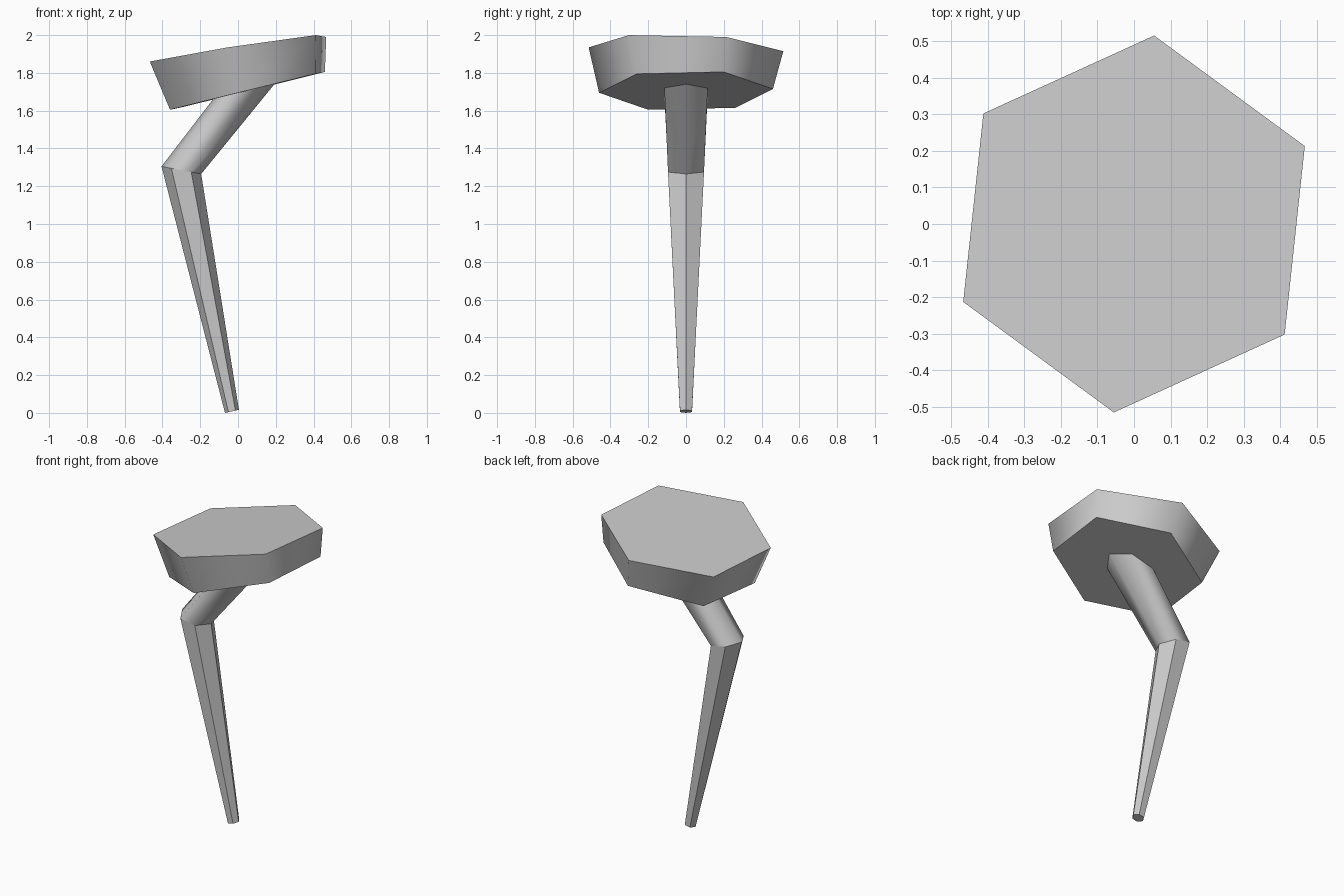
import bpy
import bmesh
from math import cos, sin, pi
from mathutils import Vector

SIDES = 6

default_cube = bpy.data.objects.get("Cube")
if default_cube:
    bpy.data.objects.remove(default_cube, do_unlink=True)

# Single grey material
grey = bpy.data.materials.new("plain_grey")
grey.use_nodes = True
colour = (0.6, 0.6, 0.6, 1)
grey.diffuse_color = colour
grey.node_tree.nodes["Principled BSDF"].inputs["Base Color"].default_value = colour


def ring(centre, u, v):
    """Six points of a tilted hexagon spanned by the half-axes u and v."""
    c, u, v = Vector(centre), Vector(u), Vector(v)
    angles = [2 * pi * i / SIDES for i in range(SIDES)]
    return [c + u * cos(a) + v * sin(a) for a in angles]


def prism(name, lower, upper, cap_low, cap_high, smooth):
    """Join two rings with side faces and optional flat end caps."""
    bm = bmesh.new()
    low = [bm.verts.new(p) for p in lower]
    high = [bm.verts.new(p) for p in upper]
    for i in range(SIDES):
        j = (i + 1) % SIDES
        bm.faces.new((low[i], low[j], high[j], high[i])).smooth = smooth
    if cap_low:
        bm.faces.new(low[::-1])
    if cap_high:
        bm.faces.new(high)
    mesh = bpy.data.meshes.new(name)
    bm.to_mesh(mesh)
    bm.free()
    mesh.materials.append(grey)
    obj = bpy.data.objects.new(name, mesh)
    bpy.context.collection.objects.link(obj)
    return obj


# Leg rings: foot tip, knee, and hip set just inside the body
foot = ring((-0.032, 0, 0.008), (0.037, 0, 0.008), (0, 0.037, 0))
knee = ring((-0.3, 0, 1.285), (0.105, 0, -0.02), (0, 0.11, 0))
hip = ring((0.042, 0, 1.715), (0.162, 0, 0.039), (0, 0.133, 0))

# Body rings: tilted underside and wider, flatter top
under = ring((0.05, 0, 1.705), (0.41, 0.2, 0.1), (-0.179, 0.416, -0.046))
top = ring((0, 0, 1.925), (0.467, 0.213, 0.065), (-0.206, 0.472, -0.049))

prism("lower_leg", foot, knee, True, False, False)
prism("upper_leg", knee, hip, False, False, True)
prism("body_block", under, top, True, True, True)
